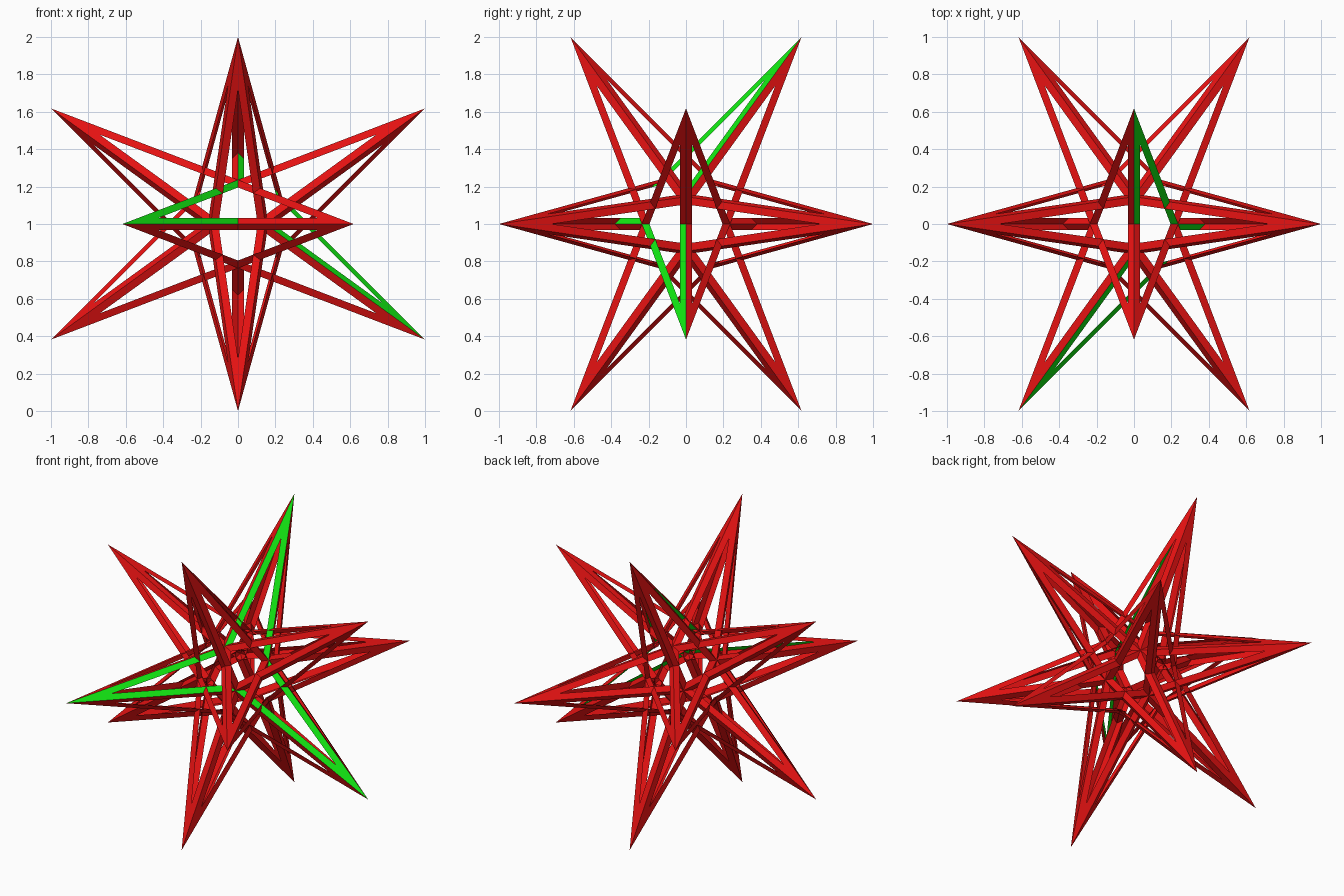
import bpy, bmesh, math
from itertools import combinations
from mathutils import Vector

cube = bpy.data.objects.get("Cube")
if cube:
    bpy.data.objects.remove(cube, do_unlink=True)

G = (math.sqrt(5) - 1) / 2       # golden ratio, 0.618
NOTCH = 7 - 3 * math.sqrt(5)     # how far the star's inner corners reach
HOLE = 0.74                      # size of the opening in each star
LIFT = Vector((0, 0, 1))


def make_material(name, color):
    mat = bpy.data.materials.new(name)
    mat.use_nodes = True
    mat.diffuse_color = color
    mat.node_tree.nodes["Principled BSDF"].inputs["Base Color"].default_value = color
    return mat


red = make_material("red", (0.8, 0.006, 0.006, 1))
green = make_material("green", (0.006, 0.8, 0.006, 1))

# Twelve star tips: the corners of an icosahedron
tips = []
for a in (-1, 1):
    for b in (-G, G):
        tips += [Vector((a, 0, b)), Vector((0, b, a)), Vector((b, a, 0))]

# Twenty large triangles, each joining three tips two units apart
triangles = [t for t in combinations(tips, 3)
             if all(abs((p - q).length - 2) < 0.01 for p, q in combinations(t, 2))]


def add_star(bm, tri):
    """Flat three-pointed star ring, facing outward."""
    a, b, c = tri
    center = (a + b + c) / 3
    if (b - a).cross(c - a).dot(center) < 0:
        b, c = c, b
    outline = []
    for p, q in ((a, b), (b, c), (c, a)):
        outline += [p, center + ((p + q) / 2 - center) * NOTCH]
    outer = [bm.verts.new(p + LIFT) for p in outline]
    inner = [bm.verts.new(center + (p - center) * HOLE + LIFT) for p in outline]
    for i in range(6):
        j = (i + 1) % 6
        bm.faces.new((outer[i], outer[j], inner[j], inner[i]))


def build(name, tris, mat):
    bm = bmesh.new()
    for tri in tris:
        add_star(bm, tri)
    bmesh.ops.remove_doubles(bm, verts=bm.verts, dist=1e-5)
    mesh = bpy.data.meshes.new(name)
    bm.to_mesh(mesh)
    bm.free()
    mesh.materials.append(mat)
    bpy.context.collection.objects.link(bpy.data.objects.new(name, mesh))


# One star, facing right, front and up, is picked out in green
def is_accent(tri):
    s = sum(tri, Vector()) / 3
    return s.normalized().dot(Vector((1, -1, 1)).normalized()) > 0.99


build("star_frame", [t for t in triangles if not is_accent(t)], red)
build("accent_star", [t for t in triangles if is_accent(t)], green)
